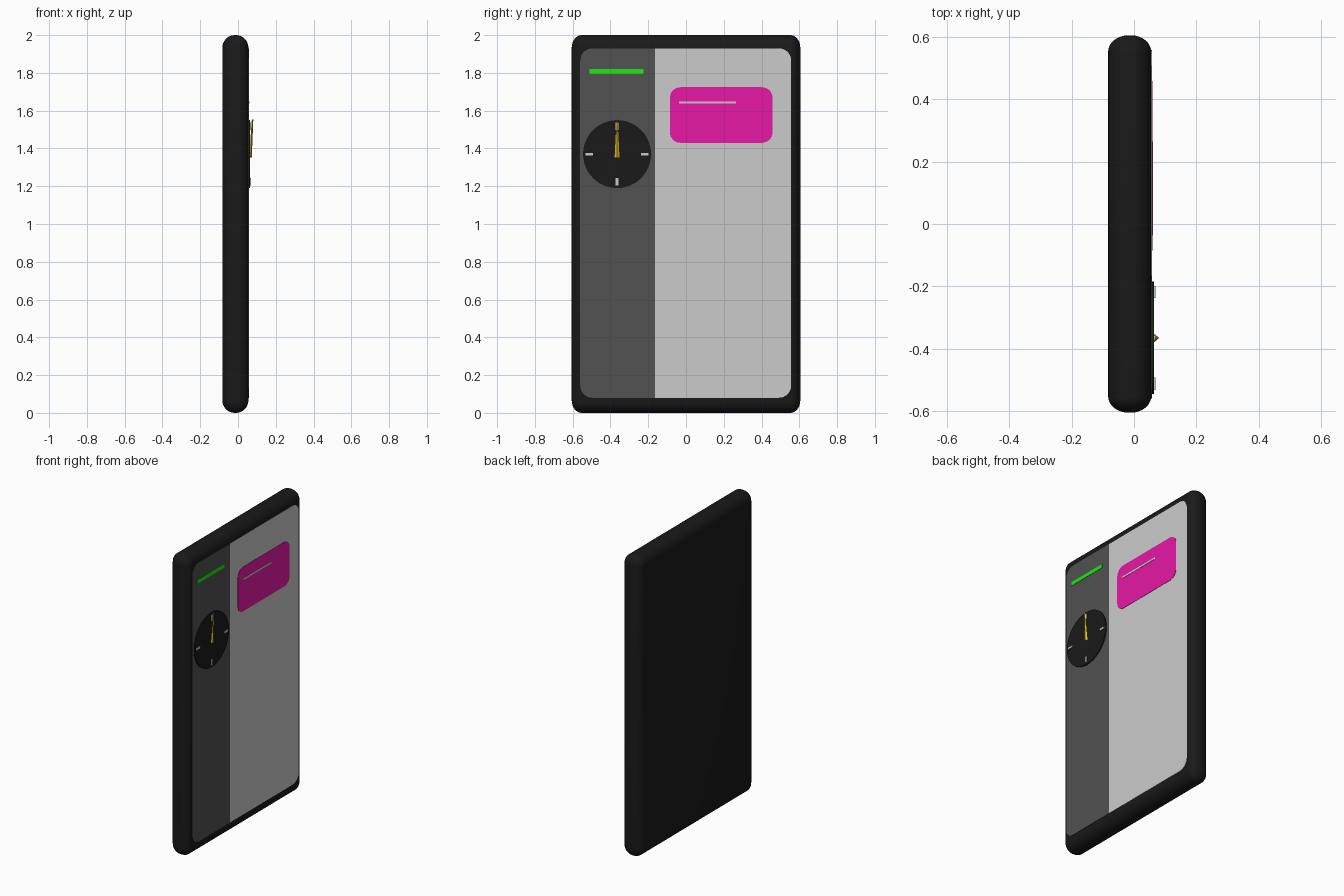
import bpy, bmesh
from math import sin, cos, pi

if "Cube" in bpy.data.objects:
    bpy.data.objects.remove(bpy.data.objects["Cube"])


def material(name, rgb):
    m = bpy.data.materials.new(name)
    m.diffuse_color = (*rgb, 1)
    m.use_nodes = True
    m.node_tree.nodes["Principled BSDF"].inputs["Base Color"].default_value = m.diffuse_color
    return m


black = material("black", (0.01, 0.01, 0.01))
dark_grey = material("dark_grey", (0.085, 0.085, 0.085))
light_grey = material("light_grey", (0.6, 0.6, 0.6))
magenta = material("magenta", (0.8, 0.009, 0.38))
green = material("green", (0.013, 0.8, 0.006))
yellow = material("yellow", (0.8, 0.52, 0.01))


def finish(name, bm, mat, smooth=False):
    bmesh.ops.recalc_face_normals(bm, faces=bm.faces[:])
    me = bpy.data.meshes.new(name)
    bm.to_mesh(me)
    bm.free()
    me.materials.append(mat)
    ob = bpy.data.objects.new(name, me)
    bpy.context.collection.objects.link(ob)
    if smooth:
        bpy.context.view_layer.objects.active = ob
        ob.select_set(True)
        bpy.ops.object.shade_smooth_by_angle(angle=0.6)
        ob.select_set(False)
    return ob


def loft(name, rings, mat):
    """Closed solid through a list of point rings."""
    bm = bmesh.new()
    vs = [[bm.verts.new(p) for p in ring] for ring in rings]
    n = len(vs[0])
    for a, b in zip(vs, vs[1:]):
        for i in range(n):
            j = (i + 1) % n
            bm.faces.new((a[i], a[j], b[j], b[i]))
    bm.faces.new(vs[0])
    bm.faces.new(vs[-1])
    return finish(name, bm, mat)


def plate(name, y0, y1, z0, z1, x0, x1, mat, left=0, right=0, seg=8):
    """Thin plate facing +x, with separate corner radii for its two sides."""
    outline = []
    for k, (sy, sz) in enumerate([(1, 1), (-1, 1), (-1, -1), (1, -1)]):
        r = right if sy > 0 else left
        cy = y1 - r if sy > 0 else y0 + r
        cz = z1 - r if sz > 0 else z0 + r
        for i in range(seg + 1 if r else 1):
            a = (k + i / seg) * pi / 2
            outline.append((cy + r * cos(a), cz + r * sin(a)))
    return loft(name, [[(x, y, z) for y, z in outline] for x in (x0, x1)], mat)


# Rounded tablet body
bm = bmesh.new()
bmesh.ops.create_cube(bm, size=1)
bmesh.ops.scale(bm, vec=(0.138, 1.21 / 0.8, 2), verts=bm.verts[:])
bmesh.ops.bevel(bm, geom=bm.edges[:], offset=0.066, segments=8, profile=0.5,
                affect='EDGES')
bmesh.ops.scale(bm, vec=(1, 0.8, 1), verts=bm.verts[:])
bmesh.ops.translate(bm, vec=(-0.014, 0, 1), verts=bm.verts[:])
finish("tablet_body", bm, black, smooth=True)

# Screen in two tones, with the message panel
plate("side_panel", -0.56, -0.165, 0.08, 1.93, 0.045, 0.057, dark_grey, left=0.065)
plate("main_screen", -0.165, 0.557, 0.08, 1.93, 0.045, 0.057, light_grey, right=0.065)
plate("message_panel", -0.085, 0.458, 1.43, 1.724, 0.05, 0.059, magenta, 0.055, 0.055)

# Plain bars standing in for the readouts
plate("message_bar", -0.037, 0.265, 1.637, 1.649, 0.055, 0.061, light_grey)
plate("speed_bar", -0.51, -0.225, 1.795, 1.82, 0.055, 0.059, green)

# Compass dial
CY, CZ = -0.365, 1.37
loft("compass_dial",
     [[(x, CY + 0.18 * cos(i * pi / 24), CZ + 0.18 * sin(i * pi / 24))
       for i in range(48)] for x in (0.05, 0.064)], black)

# Plain ticks at the four compass points
for name, dy, dz in [("north", 0, 1), ("east", 1, 0), ("south", 0, -1), ("west", -1, 0)]:
    y, z = CY + dy * 0.147, CZ + dz * 0.147
    hy, hz = (0.02, 0.007) if dy else (0.007, 0.02)
    plate(name + "_tick", y - hy, y + hy, z - hz, z + hz, 0.06, 0.069, light_grey)

# Tapered diamond-section needle, leaning outward at the tip
loft("compass_needle",
     [[(cx + h, CY, z), (cx, CY + w, z), (cx - h, CY, z), (cx, CY - w, z)]
      for z, cx, h, w in [(1.353, 0.066, 0.007, 0.013), (1.552, 0.077, 0.004, 0.003)]],
     yellow)
